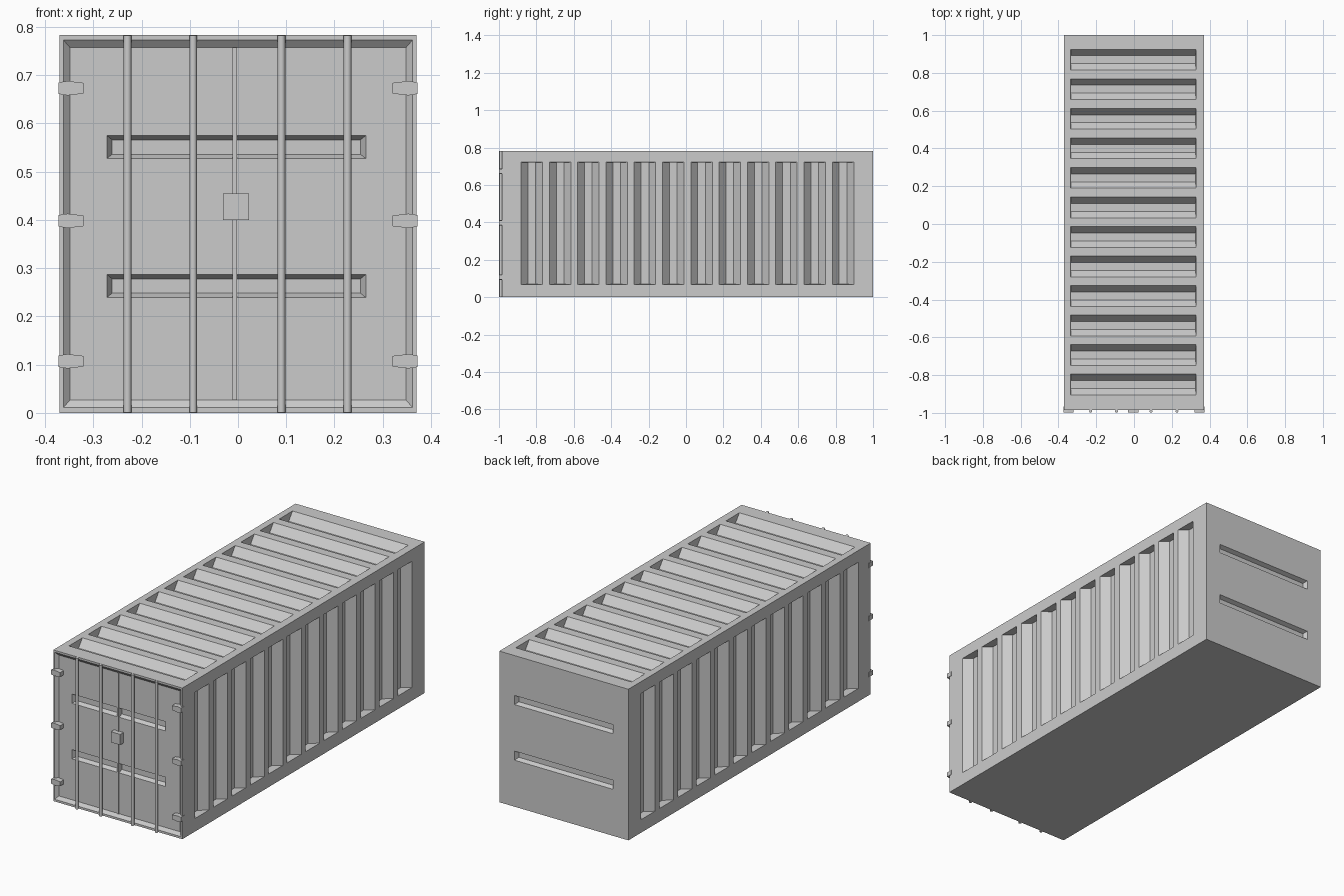
import bpy, bmesh, math
from mathutils import Vector

if "Cube" in bpy.data.objects:
    bpy.data.objects.remove(bpy.data.objects["Cube"])

W, H, YF, YB = 0.37, 0.783, -0.984, 1.0   # half width, height, front and back planes
DOOR = YF + 0.014                         # recessed door plane
X, Y, Z = Vector((1, 0, 0)), Vector((0, 1, 0)), Vector((0, 0, 1))


def finish(bm, name):
    bmesh.ops.recalc_face_normals(bm, faces=bm.faces)
    me = bpy.data.meshes.new(name)
    bm.to_mesh(me)
    bm.free()
    ob = bpy.data.objects.new(name, me)
    bpy.context.collection.objects.link(ob)
    return ob


def box(name, x0, x1, y0, y1, z0, z1):
    bm = bmesh.new()
    bmesh.ops.create_cube(bm, size=1)
    for v in bm.verts:
        v.co = Vector((x1 if v.co.x > 0 else x0,
                       y1 if v.co.y > 0 else y0,
                       z1 if v.co.z > 0 else z0))
    return finish(bm, name)


def pocket(bm, origin, u, v, n, rect, inset, depth):
    """Tapered recess cutter: rect on the surface, shrunk by inset at depth."""
    u0, u1, v0, v1 = rect
    iu, iv = inset
    rings = []
    for du, dv, h in ((0, 0, 0.006), (0, 0, 0), (iu, iv, -depth)):
        pts = ((u0 + du, v0 + dv), (u1 - du, v0 + dv), (u1 - du, v1 - dv), (u0 + du, v1 - dv))
        rings.append([bm.verts.new(origin + u * a + v * b + n * h) for a, b in pts])
    bm.faces.new(rings[0])
    bm.faces.new(rings[2])
    for a, b in zip(rings, rings[1:]):
        for i in range(4):
            j = (i + 1) % 4
            bm.faces.new((a[i], a[j], b[j], b[i]))


def cut(target, cutter):
    cutter.hide_render = True
    cutter.hide_viewport = True
    cutter.display_type = 'WIRE'
    m = target.modifiers.new(cutter.name, 'BOOLEAN')
    m.operation = 'DIFFERENCE'
    m.solver = 'EXACT'
    m.object = cutter


# Container shell
body = box("container_body", -W, W, YF, YB, 0, H)

# Corrugation grooves on both sides and roof, slots in the back, door recess
bm = bmesh.new()
for i in range(12):
    y = -0.882 + 0.1513 * i
    for s in (-1, 1):
        pocket(bm, X * s * W, Y, Z, X * s, (y, y + 0.115, 0.068, 0.722), (0.037, 0.002), 0.04)
    y = 0.925 - 0.1564 * i
    pocket(bm, Z * H, X, Y, Z, (-0.335, 0.328, y - 0.11, y), (0.002, 0.034), 0.04)
for z in (0.241, 0.529):
    pocket(bm, Y * YB, X, Z, Y, (-0.283, 0.283, z, z + 0.047), (0.01, 0.009), 0.022)
pocket(bm, Y * YF, X, Z, -Y, (-0.362, 0.362, 0.011, 0.773), (0.014, 0.016), YF * -1 + DOOR)
cut(body, finish(bm, "groove_cutter"))

# Slots pressed into the doors
bm = bmesh.new()
for z in (0.239, 0.527):
    pocket(bm, Y * DOOR, X, Z, -Y, (-0.272, 0.265, z, z + 0.048), (0.011, 0.009), 0.022)
cut(body, finish(bm, "door_slot_cutter"))

# Seam strip between the doors and lock box
box("door_seam", -0.011, -0.002, DOOR - 0.004, DOOR + 0.03, 0.027, 0.757)
box("lock_box", -0.031, 0.023, -0.997, DOOR + 0.01, 0.40, 0.455)

# Locking rods
for i, x in enumerate((-0.229, -0.093, 0.09, 0.227)):
    bpy.ops.mesh.primitive_cylinder_add(vertices=12, radius=0.008, depth=H - 0.001,
                                        location=(x, -0.991, H / 2))
    bpy.context.object.name = f"locking_rod_{i + 1}"
    bpy.ops.object.shade_smooth_by_angle(angle=math.radians(40))

# Door hinges with a swollen middle
outline = ((0.32, -0.011), (0.345, -0.014), (0.353, -0.015), (0.372, -0.012),
           (0.372, 0.012), (0.353, 0.015), (0.345, 0.014), (0.32, 0.011))
for s, side in ((-1, "left"), (1, "right")):
    for z, level in ((0.107, "lower"), (0.398, "middle"), (0.673, "upper")):
        bm = bmesh.new()
        f = bm.faces.new([bm.verts.new((s * a, -0.999, z + b)) for a, b in outline])
        ext = bmesh.ops.extrude_face_region(bm, geom=[f])
        bmesh.ops.translate(bm, vec=(0, 0.032, 0),
                            verts=[g for g in ext["geom"] if isinstance(g, bmesh.types.BMVert)])
        finish(bm, f"hinge_{side}_{level}")
